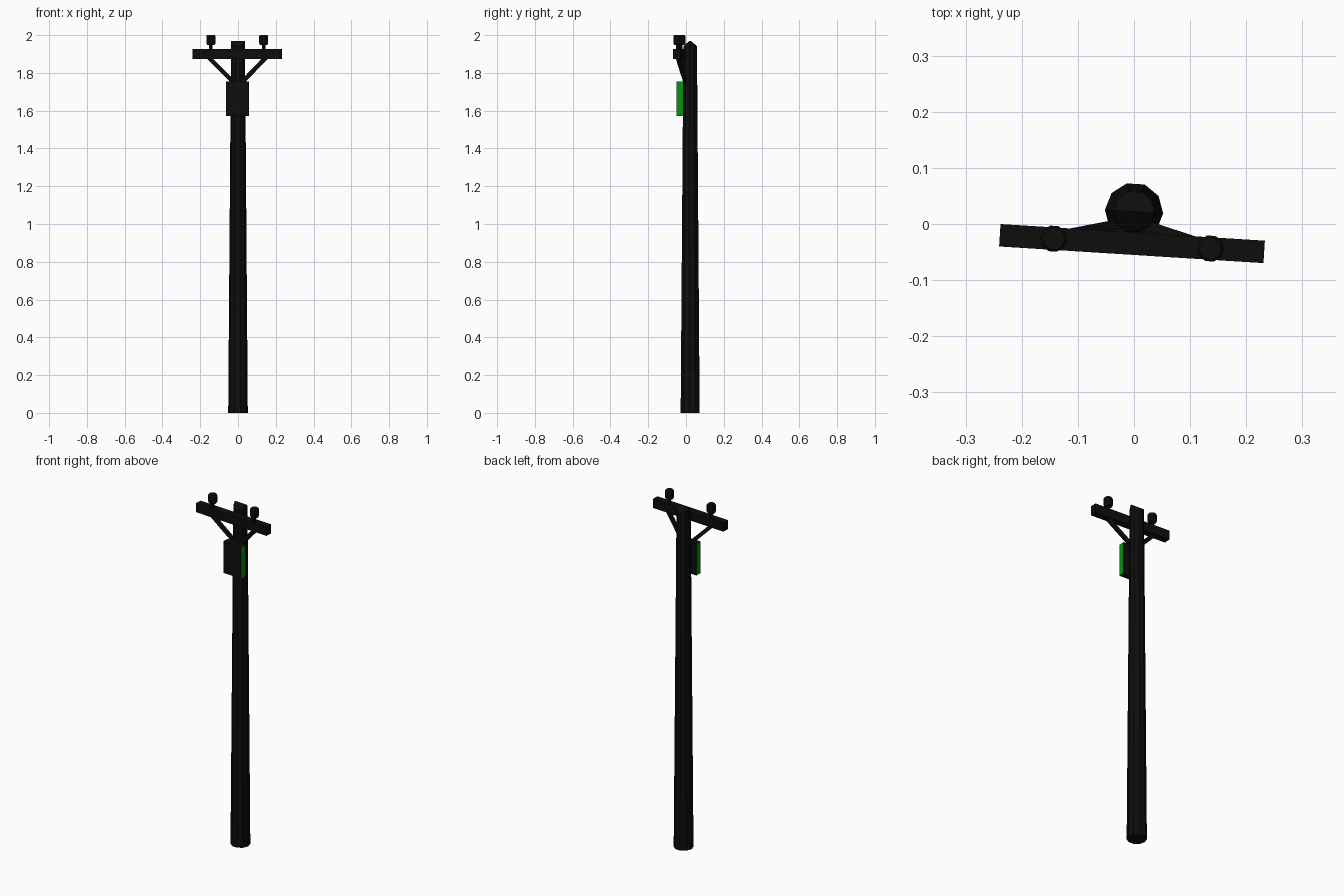
import bpy, bmesh, math
from mathutils import Vector, Matrix

cube = bpy.data.objects.get("Cube")
if cube:
    bpy.data.objects.remove(cube, do_unlink=True)


def material(name, color):
    m = bpy.data.materials.new(name)
    m.use_nodes = True
    m.diffuse_color = color
    m.node_tree.nodes["Principled BSDF"].inputs["Base Color"].default_value = color
    return m


DARK = material("near_black", (0.004, 0.004, 0.004, 1))
GREEN = material("green", (0.003, 0.28, 0.006, 1))

# Every part is laid out around the pole axis, then turned slightly
PLACE = Matrix.Translation((0, 0.022, 0)) @ Matrix.Rotation(math.radians(-3.6), 4, 'Z')
ARM_Y = -0.057


def finish(name, bm, mats=(DARK,)):
    bmesh.ops.recalc_face_normals(bm, faces=bm.faces)
    bm.transform(PLACE)
    mesh = bpy.data.meshes.new(name)
    bm.to_mesh(mesh)
    bm.free()
    for m in mats:
        mesh.materials.append(m)
    obj = bpy.data.objects.new(name, mesh)
    bpy.context.collection.objects.link(obj)
    return obj


def box(bm, center, size, rot=Matrix()):
    mat = Matrix.Translation(center) @ rot @ Matrix.Diagonal((*size, 1))
    bmesh.ops.create_cube(bm, size=1, matrix=mat)


def lathe(bm, profile, x, y, sides):
    """Closed turned solid from (radius, height) points."""
    rings = []
    for r, z in profile:
        rings.append([bm.verts.new((x + r * math.cos(a), y + r * math.sin(a), z))
                      for a in (math.tau * i / sides for i in range(sides))])
    for low, high in zip(rings, rings[1:]):
        for i in range(sides):
            j = (i + 1) % sides
            bm.faces.new((low[i], low[j], high[j], high[i]))
    bm.faces.new(rings[0][::-1])
    bm.faces.new(rings[-1])


# Tapered pole with a ridged top
bm = bmesh.new()
lathe(bm, [(0.052, 0), (0.037, 1.97)], 0, 0, 10)
for side in (-1, 1):
    cut = bmesh.ops.bisect_plane(
        bm, geom=bm.verts[:] + bm.edges[:] + bm.faces[:], dist=1e-5,
        plane_co=(0, 0, 1.97), plane_no=Vector((0, side * 0.8, 1)).normalized(),
        clear_outer=True)
    bmesh.ops.holes_fill(bm, edges=[e for e in bm.edges if e.is_boundary], sides=0)
finish("pole", bm)

# Crossarm
bm = bmesh.new()
box(bm, (0, ARM_Y, 1.9), (0.472, 0.04, 0.052))
finish("crossarm", bm)

# Insulators and diagonal braces on both sides
for side, label in ((1, "left"), (-1, "right")):
    bm = bmesh.new()
    lathe(bm, [(0.009, 1.92), (0.009, 1.948), (0.019, 1.948), (0.024, 1.956),
               (0.024, 1.994), (0.02, 2.0)], side * 0.14, ARM_Y, 10)
    finish(label + "_insulator", bm)

    bm = bmesh.new()
    top = Vector((side * 0.155, ARM_Y, 1.885))
    foot = Vector((side * 0.02, -0.022, 1.747))
    run = top - foot
    box(bm, (top + foot) / 2, (0.017, 0.02, run.length),
        run.to_track_quat('Z', 'Y').to_matrix().to_4x4())
    finish(label + "_brace", bm)

# Equipment box with green side faces
bm = bmesh.new()
box(bm, (0, -0.05, 1.663), (0.12, 0.037, 0.183))
bm.normal_update()
for f in bm.faces:
    f.material_index = int(abs(f.normal.x) > 0.9)
finish("equipment_box", bm, (DARK, GREEN))
